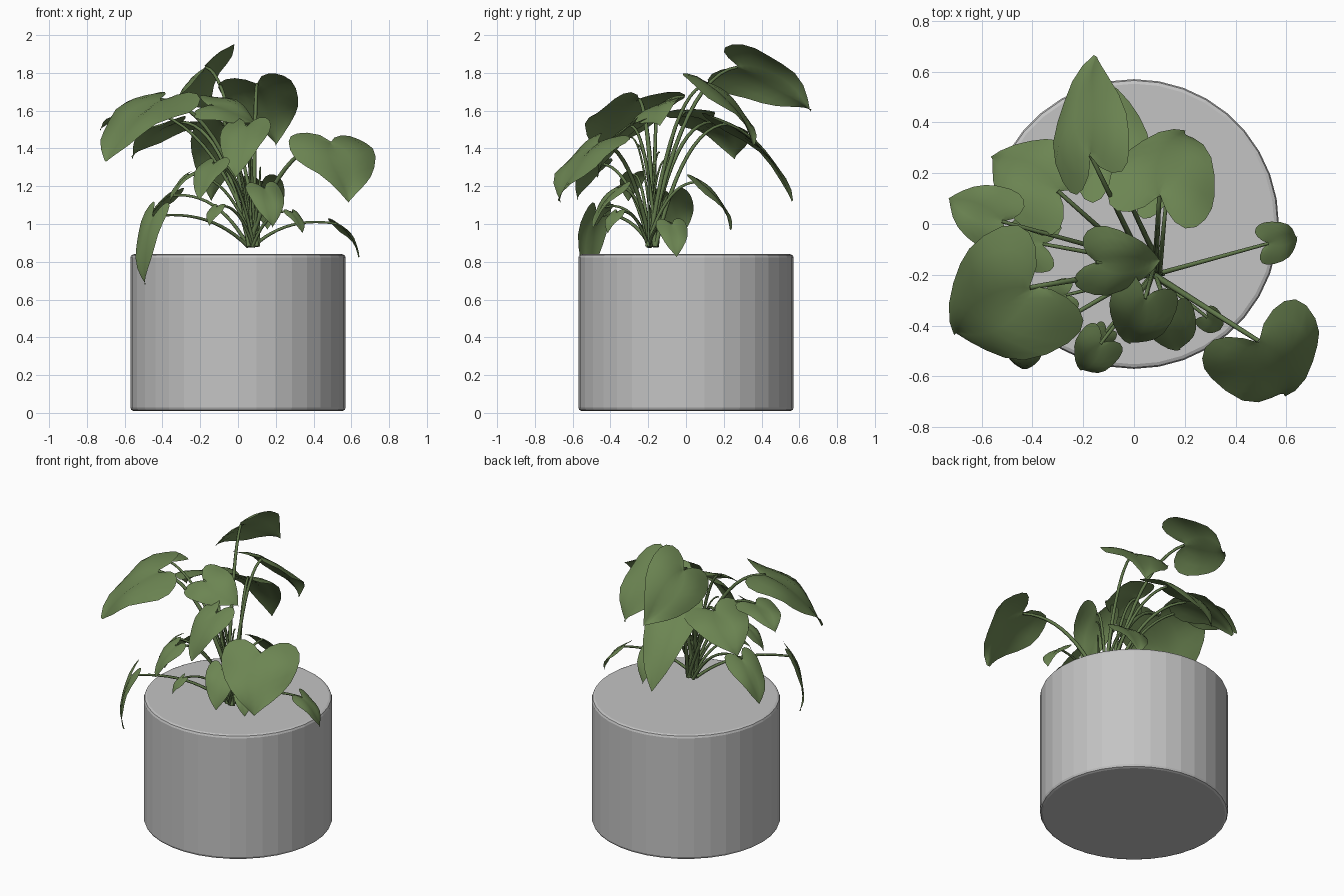
import bpy, bmesh, math, random
from mathutils import Vector as V

if "Cube" in bpy.data.objects:
    bpy.data.objects.remove(bpy.data.objects["Cube"])

random.seed(4)
ROOT = V((0.08, -0.18, 0.88))


def material(name, rgb):
    m = bpy.data.materials.new(name)
    m.diffuse_color = (*rgb, 1)
    m.use_nodes = True
    m.node_tree.nodes["Principled BSDF"].inputs["Base Color"].default_value = m.diffuse_color
    return m


POT = material("pale grey ceramic", (0.55, 0.55, 0.55))
LEAF = material("leaf green", (0.15, 0.235, 0.085))
STEM = material("stem green", (0.12, 0.19, 0.07))

# Pot: solid faceted cylinder with a softened rim and foot
bpy.ops.mesh.primitive_cylinder_add(vertices=36, radius=0.57, depth=0.83, location=(0, 0, 0.425))
pot = bpy.context.object
pot.name = "pot"
pot.data.materials.append(POT)
bev = pot.modifiers.new("soft rim", "BEVEL")
bev.width, bev.segments = 0.018, 2


def outline(t):
    """Half of a heart: notch at t=0, lobe near t=0.2, tip at t=1."""
    s = max(0, math.sin(math.pi * t))
    return 0.5 * s ** 1.2, t - 0.95 * s * (1 - t) ** 1.2


def leaf(name, base, tip, width, roll=0, arch=0.10, rows=12, cols=4):
    along = tip - base
    length = along.length
    side0 = along.cross(V((0, 0, 1))).normalized()
    up0 = side0.cross(along).normalized()
    side = side0 * math.cos(roll) - up0 * math.sin(roll)
    up = up0 * math.cos(roll) + side0 * math.sin(roll)
    phase = random.uniform(0, 6)
    bm = bmesh.new()
    for s in (-1, 1):
        grid = []
        for i in range(rows + 1):
            t = i / rows
            ox, oy = outline(t)
            row = []
            for k in range(cols + 1):
                f = k / cols
                x, y = s * ox * f, t * (1 - f) + oy * f
                # arched midrib, curled margins and a gentle ripple
                h = arch * 4 * y * (1 - y) * length + width * (0.25 * abs(x) - 0.75 * x * x)
                h += 0.03 * width * math.sin(phase + 8 * y + s) * f
                row.append(bm.verts.new(base + along * y + side * x * width + up * h))
            grid.append(row)
        for a, b in zip(grid, grid[1:]):
            for k in range(cols):
                quad = (a[k], a[k + 1], b[k + 1], b[k])
                bm.faces.new(quad if s > 0 else quad[::-1])
    bmesh.ops.remove_doubles(bm, verts=bm.verts, dist=0.0008)
    for f in bm.faces:
        f.smooth = True
    me = bpy.data.meshes.new(name)
    bm.to_mesh(me)
    bm.free()
    me.materials.append(LEAF)
    bpy.context.collection.objects.link(bpy.data.objects.new(name, me))


def stem(name, end, radius, n=12):
    start = ROOT + V((random.uniform(-.03, .03), random.uniform(-.03, .03), 0))
    mid = start.lerp(end, 0.4)
    mid.z = start.z + (end.z - start.z) * 0.9 + 0.06
    cu = bpy.data.curves.new(name, "CURVE")
    cu.dimensions = "3D"
    cu.bevel_depth, cu.bevel_resolution, cu.use_fill_caps = radius, 1, True
    sp = cu.splines.new("POLY")
    sp.points.add(n)
    for i in range(n + 1):
        t = i / n
        p = start * (1 - t) ** 2 + mid * 2 * t * (1 - t) + end * t * t
        sp.points[i].co = (*p, 1)
        sp.points[i].radius = 1.15 - 0.4 * t
    cu.materials.append(STEM)
    bpy.context.collection.objects.link(bpy.data.objects.new(name, cu))


def leaf_on_stem(name, base, tip, width, roll=0):
    leaf(name + "_leaf", base, tip, width, roll)
    stem(name + "_stem", base, 0.007 + 0.01 * width)


# Large leaves: notch, tip, width, roll
for name, base, tip, width, roll in [
    ("front_right", (0.49, -0.46, 1.43), (0.59, -0.67, 1.12), 0.48, 0),
    ("left_hanging", (-0.45, -0.48, 1.04), (-0.49, -0.5, 0.68), 0.19, -0.2),
    ("big_left", (-0.41, -0.25, 1.66), (-0.7, -0.43, 1.33), 0.54, -0.1),
    ("back_upper", (0.1, 0.11, 1.74), (0.2, 0.36, 1.42), 0.42, -0.1),
    ("tallest", (-0.17, 0.27, 1.83), (-0.15, 0.66, 1.6), 0.4, -0.8),
    ("back_lower", (-0.08, 0.22, 1.53), (-0.14, 0.56, 1.12), 0.32, 0),
    ("left_back", (-0.3, 0.13, 1.54), (-0.56, 0.26, 1.35), 0.38, 0.1),
    ("left_outer", (-0.52, 0.01, 1.6), (-0.73, 0.1, 1.5), 0.26, -0.1),
    ("crown", (-0.15, -0.15, 1.63), (0.1, -0.14, 1.52), 0.3, 0.5),
]:
    leaf_on_stem(name, V(base), V(tip), width, roll)

# Small leaves radiate from the root and droop: direction, reach, height, length
for name, deg, reach, z, length in [
    ("far_right", 13, 0.46, 1.0, 0.21),
    ("left_low", 167, 0.45, 1.15, 0.29),
    ("front_centre", -126, 0.36, 1.32, 0.23),
    ("front_inner", -108, 0.12, 1.52, 0.33),
    ("front_low", -72, 0.19, 1.19, 0.25),
    ("small_right", -42, 0.28, 1.06, 0.13),
    ("back_low", 80, 0.26, 1.22, 0.3),
    ("small_left", -164, 0.36, 1.26, 0.17),
    ("small_front", -128, 0.31, 1.09, 0.12),
]:
    a = math.radians(deg)
    out = V((math.cos(a), math.sin(a), 0))
    base = ROOT + out * reach
    base.z = z
    leaf_on_stem(name, base, base + length * (out * 0.55 - V((0, 0, 0.83))), 0.8 * length)

# Short young shoots around the root
for i in range(5):
    a = i * 1.26
    stem("shoot_%d" % i, V((0.02 + 0.1 * math.cos(a), -0.2 + 0.1 * math.sin(a), 1.3 + 0.04 * i)), 0.006)
